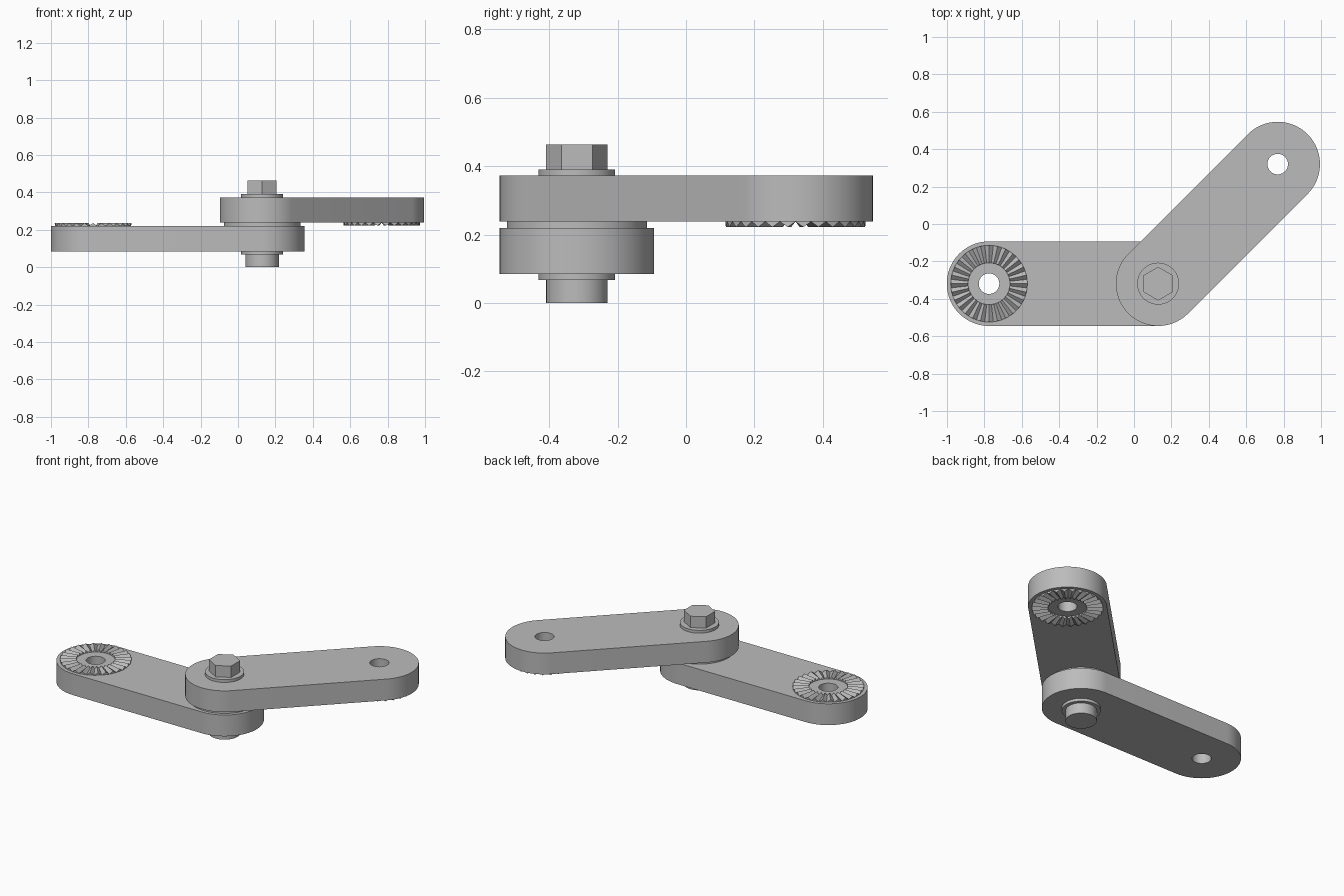
import bpy, bmesh, math
from mathutils import Matrix, Vector

cube = bpy.data.objects.get("Cube")
if cube:
    bpy.data.objects.remove(cube, do_unlink=True)

steel = bpy.data.materials.new("brushed_grey")
steel.use_nodes = True
GREY = (0.5, 0.5, 0.5, 1)
steel.diffuse_color = GREY
steel.node_tree.nodes["Principled BSDF"].inputs["Base Color"].default_value = GREY

PIVOT = Vector((0.129, -0.319, 0))
ARM_LENGTH, ARM_RADIUS, HOLE_RADIUS = 0.904, 0.226, 0.055
TEETH = 28
RING_OUTER, RING_INNER, TOOTH_HEIGHT = 0.205, 0.112, 0.016


def finish(bm, name, matrix=Matrix.Identity(4)):
    bmesh.ops.transform(bm, matrix=matrix, verts=bm.verts)
    bmesh.ops.recalc_face_normals(bm, faces=bm.faces)
    mesh = bpy.data.meshes.new(name)
    bm.to_mesh(mesh)
    bm.free()
    mesh.materials.append(steel)
    obj = bpy.data.objects.new(name, mesh)
    bpy.context.collection.objects.link(obj)
    bpy.ops.object.select_all(action='DESELECT')
    obj.select_set(True)
    bpy.context.view_layer.objects.active = obj
    bpy.ops.object.shade_smooth_by_angle(angle=math.radians(25))
    return obj


def arc(cx, radius, start, end, steps):
    angles = [start + (end - start) * i / steps for i in range(steps + 1)]
    return [(cx + radius * math.cos(a), radius * math.sin(a), 0) for a in angles]


def arm(name, z0, z1, angle):
    """Rounded bar from the pivot to a drilled free end."""
    bm = bmesh.new()
    half = math.pi / 2
    outline = (arc(ARM_LENGTH, ARM_RADIUS, -half, half, 40)
               + arc(0, ARM_RADIUS, half, 3 * half, 40))
    hole = arc(ARM_LENGTH, HOLE_RADIUS, 0, 4 * half, 40)[:-1]
    for loop in (outline, hole):
        verts = [bm.verts.new(p) for p in loop]
        for a, b in zip(verts, verts[1:] + verts[:1]):
            bm.edges.new((a, b))
    bmesh.ops.triangle_fill(bm, edges=bm.edges[:], use_beauty=True, normal=(0, 0, 1))
    top = bmesh.ops.extrude_face_region(bm, geom=bm.faces[:])["geom"]
    moved = [v for v in top if isinstance(v, bmesh.types.BMVert)]
    bmesh.ops.translate(bm, verts=moved, vec=(0, 0, z1 - z0))
    place = Matrix.Translation(PIVOT + Vector((0, 0, z0))) @ Matrix.Rotation(angle, 4, 'Z')
    return finish(bm, name, place)


def tooth_ring(name, z, angle, up):
    """Radial V teeth around the hole at the free end of an arm."""
    bm = bmesh.new()
    step = 2 * math.pi / TEETH
    for i in range(TEETH):
        ends = []
        for r in (RING_INNER, RING_OUTER):
            ends.append([bm.verts.new((r * math.cos((i + k) * step),
                                       r * math.sin((i + k) * step), h))
                         for k, h in ((-0.5, 0), (0, up * TOOTH_HEIGHT), (0.5, 0))])
        inner, outer = ends
        bm.faces.new(inner)
        bm.faces.new(outer)
        for a, b in ((0, 1), (1, 2), (2, 0)):
            bm.faces.new((inner[a], inner[b], outer[b], outer[a]))
    centre = PIVOT + ARM_LENGTH * Vector((math.cos(angle), math.sin(angle), 0))
    centre.z = z
    return finish(bm, name, Matrix.Translation(centre) @ Matrix.Rotation(angle, 4, 'Z'))


def disc(name, radius, z0, z1, sides=64, turn=0):
    bm = bmesh.new()
    bmesh.ops.create_cone(bm, cap_ends=True, segments=sides, radius1=radius,
                          radius2=radius, depth=z1 - z0)
    place = Matrix.Translation(PIVOT + Vector((0, 0, (z0 + z1) / 2)))
    return finish(bm, name, place @ Matrix.Rotation(turn, 4, 'Z'))


# Two arms with their toothed end faces
LOWER, UPPER = math.pi, math.pi / 4
arm("lower_arm", 0.085, 0.22, LOWER)
arm("upper_arm", 0.238, 0.373, UPPER)
tooth_ring("lower_arm_teeth", 0.22, LOWER, 1)
tooth_ring("upper_arm_teeth", 0.238, UPPER, -1)

# Meshed joint, washers and bolt at the pivot
disc("meshed_joint", RING_OUTER, 0.22, 0.238)
disc("top_washer", 0.112, 0.373, 0.391)
disc("bottom_washer", 0.112, 0.067, 0.085)
disc("bolt_head", 0.09, 0.391, 0.463, sides=6)
disc("bolt_end", 0.09, 0, 0.067)
